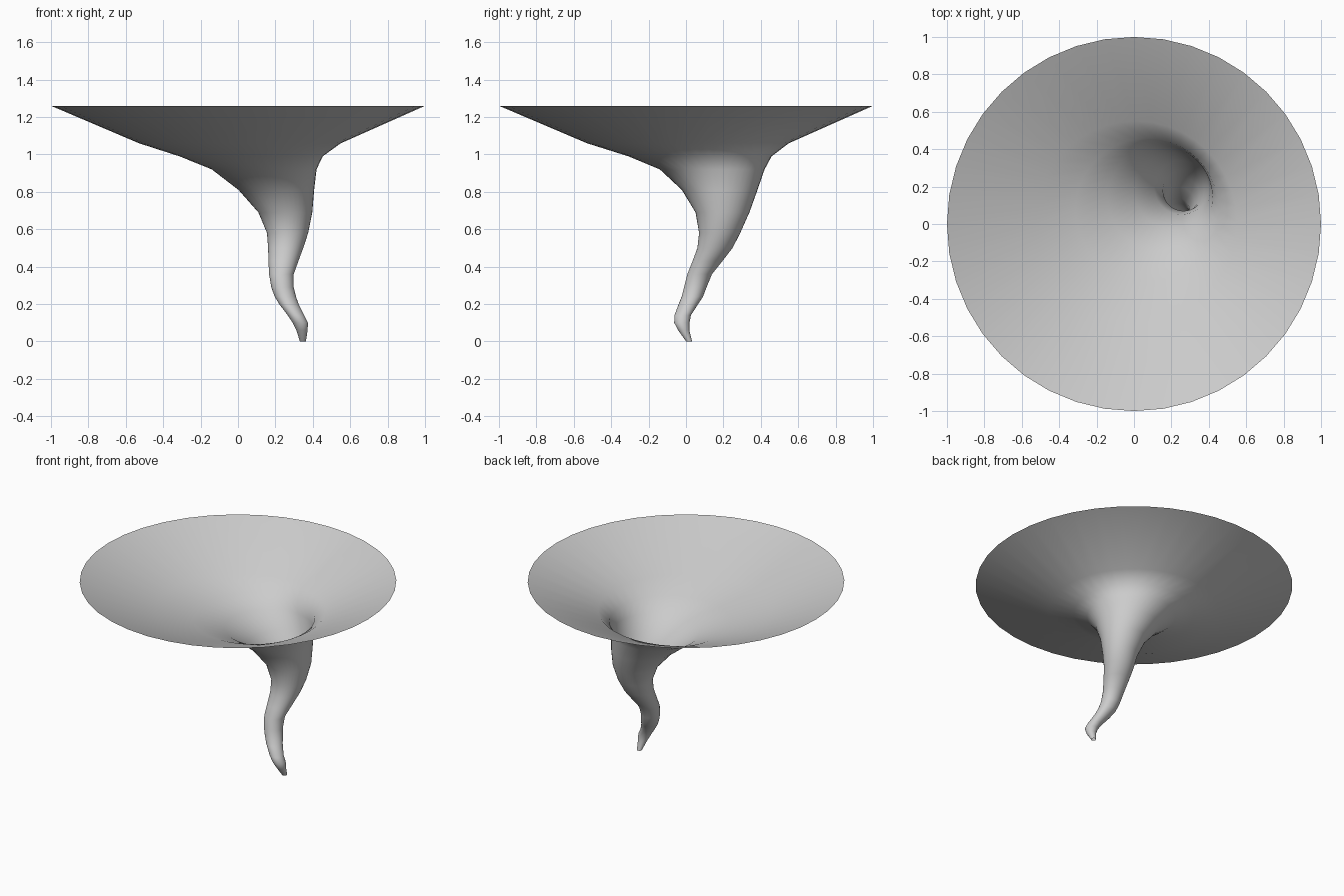
import bpy, bmesh, math

SIDES = 40

# Horizontal rings of the funnel: height, centre x, centre y, radius
RINGS = [
    (0.00, 0.347, 0.017, 0.016), (0.06, 0.342, -0.012, 0.030),
    (0.10, 0.333, -0.022, 0.041), (0.14, 0.310, -0.018, 0.044),
    (0.20, 0.272, 0.013, 0.052), (0.24, 0.253, 0.034, 0.057),
    (0.29, 0.238, 0.050, 0.060), (0.36, 0.232, 0.073, 0.066),
    (0.43, 0.243, 0.115, 0.080), (0.50, 0.255, 0.155, 0.094),
    (0.58, 0.265, 0.180, 0.110), (0.69, 0.253, 0.195, 0.144),
    (0.81, 0.205, 0.180, 0.202), (0.92, 0.140, 0.140, 0.280),
    (0.99, 0.070, 0.075, 0.383), (1.06, 0.010, 0.010, 0.540),
    (1.26, 0.000, 0.000, 1.000),
]

# Loft an open, single-walled surface through the rings
bm = bmesh.new()
loops = []
for z, cx, cy, r in RINGS:
    angles = [2 * math.pi * i / SIDES for i in range(SIDES)]
    loops.append([bm.verts.new((cx + r * math.cos(a), cy + r * math.sin(a), z)) for a in angles])
for low, high in zip(loops, loops[1:]):
    for i in range(SIDES):
        j = (i + 1) % SIDES
        bm.faces.new((low[i], low[j], high[j], high[i])).smooth = True

mesh = bpy.data.meshes.new("tornado_funnel")
bm.to_mesh(mesh)
bm.free()
funnel = bpy.data.objects.new("tornado_funnel", mesh)
bpy.context.collection.objects.link(funnel)
